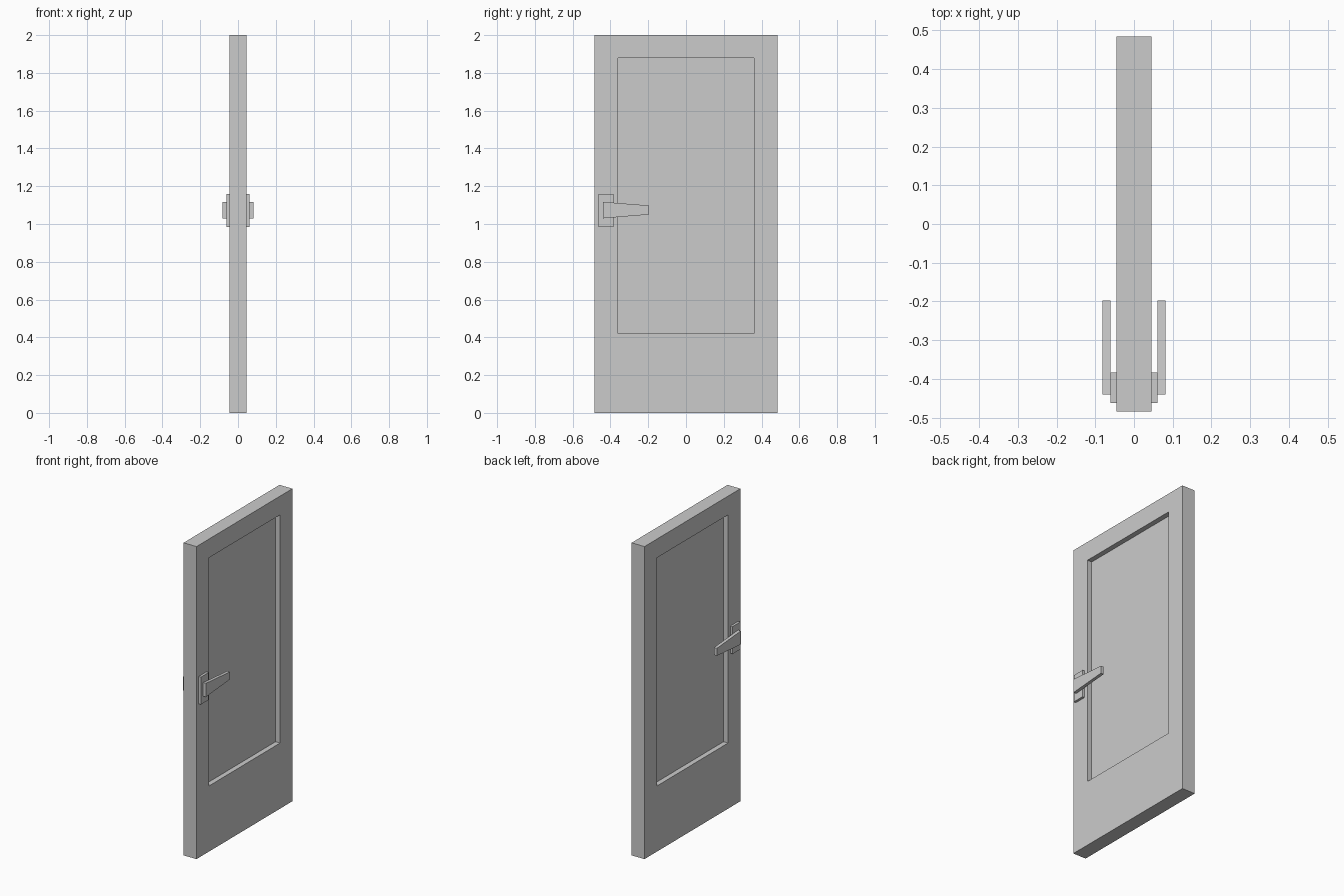
import bpy, bmesh

if "Cube" in bpy.data.objects:
    bpy.data.objects.remove(bpy.data.objects["Cube"])

HALF_T = 0.0455                      # half door thickness
HALF_W = 0.485                       # half door width
PANEL_Y, PANEL_Z0, PANEL_Z1 = 0.36, 0.42, 1.88
RECESS = 0.032


def finish(name, bm):
    bmesh.ops.recalc_face_normals(bm, faces=bm.faces)
    mesh = bpy.data.meshes.new(name)
    bm.to_mesh(mesh)
    bm.free()
    obj = bpy.data.objects.new(name, mesh)
    bpy.context.collection.objects.link(obj)
    return obj


def slab(name, profile, x0, x1):
    """Extrude a (y, z) outline along x from x0 to x1."""
    bm = bmesh.new()
    face = bm.faces.new([bm.verts.new((x0, y, z)) for y, z in profile])
    top = bmesh.ops.extrude_face_region(bm, geom=[face])["geom"]
    for v in top:
        if isinstance(v, bmesh.types.BMVert):
            v.co.x = x1
    return finish(name, bm)


# Door leaf with a recessed panel on both sides
bm = bmesh.new()
bmesh.ops.create_cube(bm, size=2)
for v in bm.verts:
    v.co = (v.co.x * HALF_T, v.co.y * HALF_W, v.co.z + 1)
bm.normal_update()
for face in [f for f in bm.faces if abs(f.normal.x) > 0.9]:
    bmesh.ops.inset_individual(bm, faces=[face], thickness=0.1)
    for v in face.verts:
        v.co.y = PANEL_Y if v.co.y > 0 else -PANEL_Y
        v.co.z = PANEL_Z1 if v.co.z > 1 else PANEL_Z0
    side = 1 if face.verts[0].co.x > 0 else -1
    bmesh.ops.inset_individual(bm, faces=[face], thickness=0.01)
    for v in face.verts:
        v.co.x = side * (HALF_T - RECESS)
        v.co.y = PANEL_Y if v.co.y > 0 else -PANEL_Y
        v.co.z = PANEL_Z1 if v.co.z > 1 else PANEL_Z0
finish("door_leaf", bm)

# Handle plate and tapered lever, mirrored to the other side
plate = slab("handle_plate",
             [(-0.463, 0.985), (-0.384, 0.985), (-0.384, 1.16), (-0.463, 1.16)],
             HALF_T, 0.061)
lever = slab("handle_lever",
             [(-0.44, 1.03), (-0.197, 1.05), (-0.197, 1.098), (-0.44, 1.117)],
             0.061, 0.081)
for part in (plate, lever):
    part.modifiers.new("mirror", "MIRROR").use_axis[0] = True
